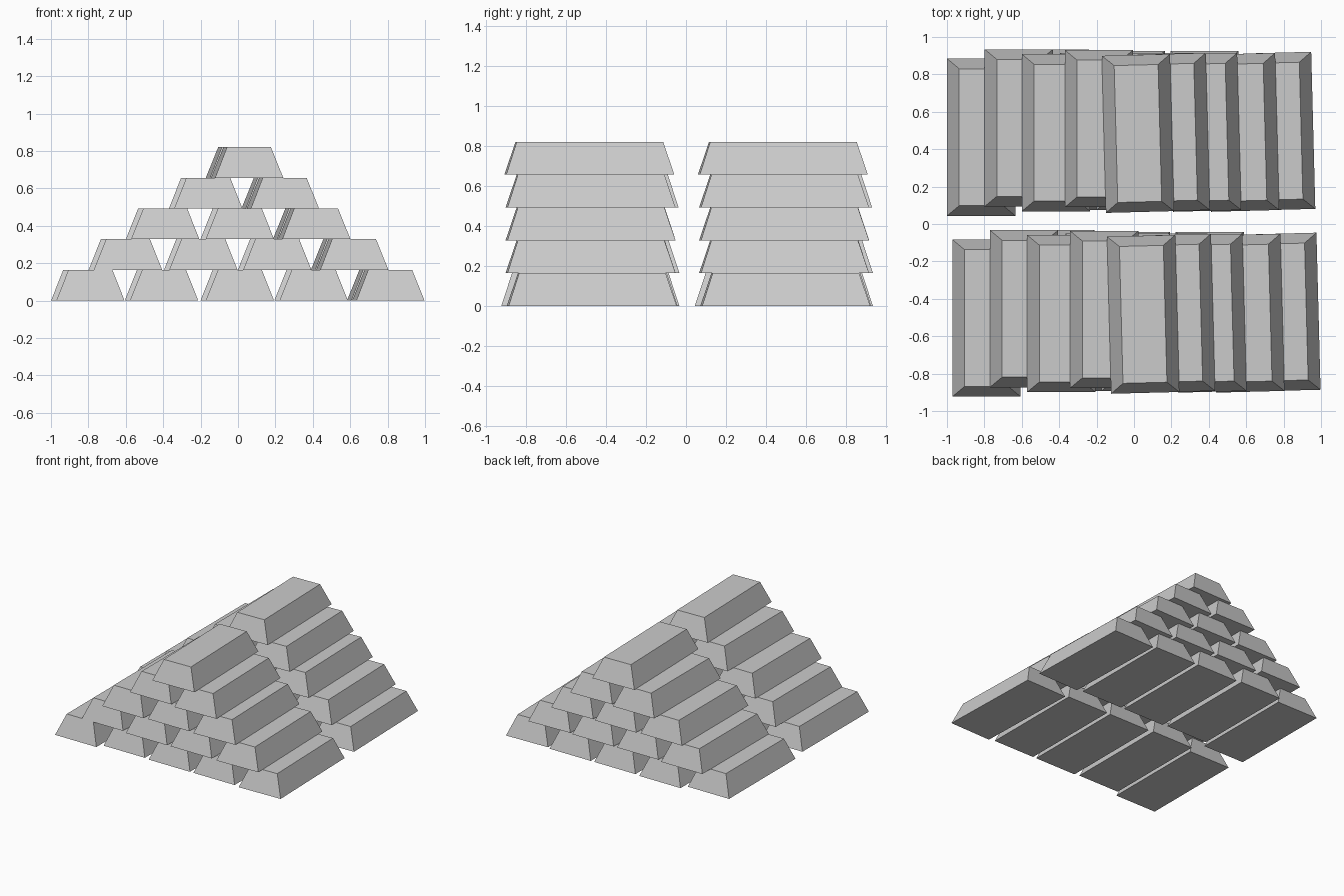
import bpy, bmesh
from math import radians
from mathutils import Matrix, Vector

cube = bpy.data.objects.get("Cube")
if cube:
    bpy.data.objects.remove(cube, do_unlink=True)

WIDTH, LENGTH, HEIGHT = 0.365, 0.84, 0.164
INSET_X, INSET_Y = 0.065, 0.054

grey = bpy.data.materials.new("ingot grey")
grey.use_nodes = True
colour = (0.6, 0.6, 0.6, 1)
grey.diffuse_color = colour
grey.node_tree.nodes["Principled BSDF"].inputs["Base Color"].default_value = colour

# One tapered ingot, shared by every bar
bm = bmesh.new()
bmesh.ops.create_cube(bm, size=1)
for v in bm.verts:
    top = v.co.z > 0
    sx = WIDTH - (2 * INSET_X if top else 0)
    sy = LENGTH - (2 * INSET_Y if top else 0)
    v.co = Vector((v.co.x * sx, v.co.y * sy, HEIGHT if top else 0))
ingot = bpy.data.meshes.new("ingot")
bm.to_mesh(ingot)
bm.free()
ingot.materials.append(grey)

# Each row of the back stack: (centre x, centre y) from left to right
rows = [
    [(-0.817, 0.464), (-0.423, 0.514), (-0.018, 0.505), (0.377, 0.505), (0.776, 0.496)],
    [(-0.616, 0.514), (-0.213, 0.495), (0.182, 0.495), (0.583, 0.490)],
    [(-0.417, 0.488), (-0.018, 0.495), (0.380, 0.490)],
    [(-0.187, 0.510), (0.212, 0.490)],
    [(0.021, 0.484)],
]

# Two stacks; the last bar of every row sits slightly askew
for stack, dx, dy in (("back", 0, 0), ("front", 0.028, -0.967)):
    for r, row in enumerate(rows):
        for i, (x, y) in enumerate(row):
            bar = bpy.data.objects.new(f"{stack}_row_{r + 1}_ingot_{i + 1}", ingot)
            turn = radians(1.5) if i == len(row) - 1 else 0
            bar.matrix_world = (Matrix.Translation((x + dx, y + dy, r * HEIGHT))
                                @ Matrix.Rotation(turn, 4, "Z"))
            bpy.context.collection.objects.link(bar)
